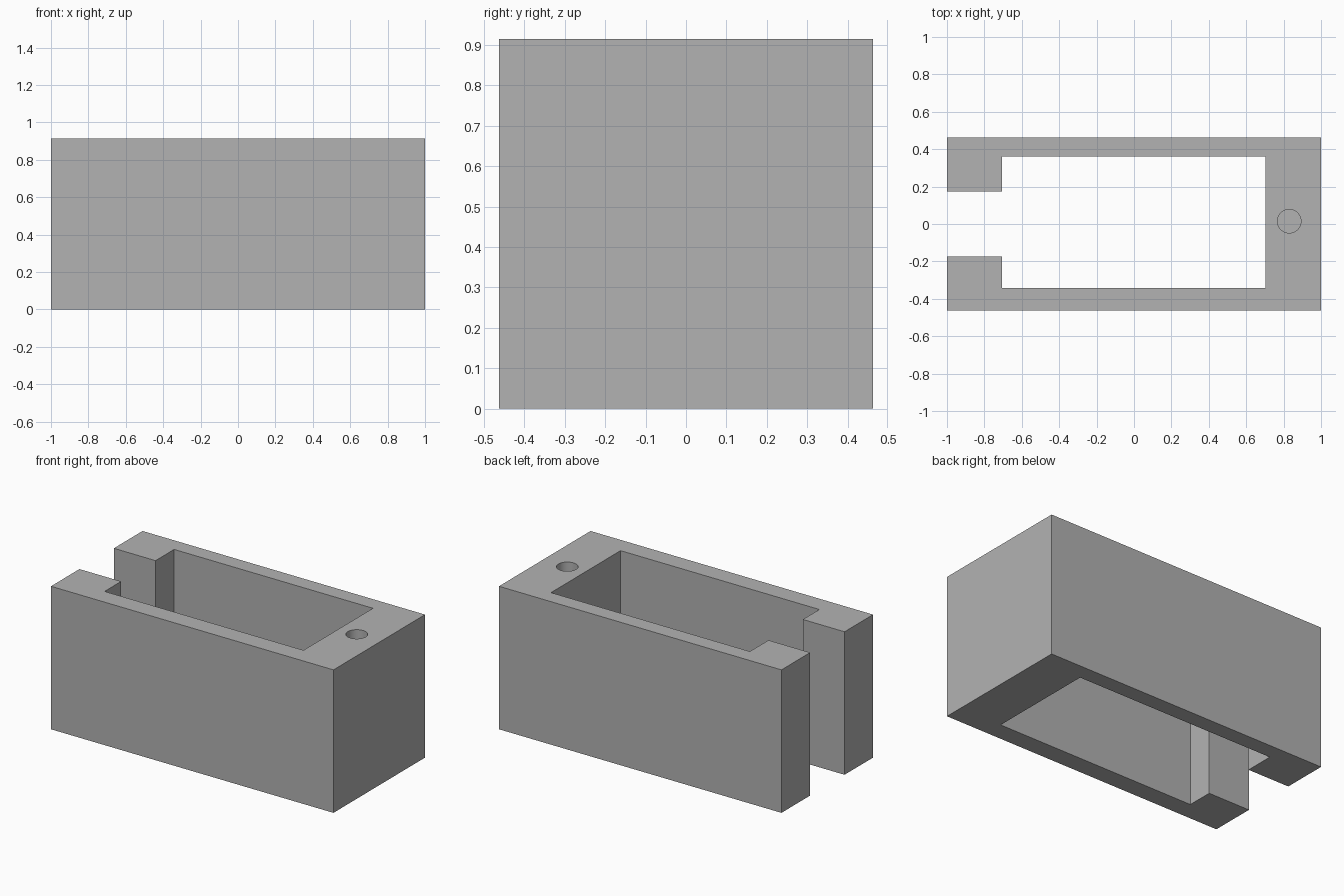
import bpy
import bmesh
from math import radians

# Remove the default object
cube = bpy.data.objects.get("Cube")
if cube:
    bpy.data.objects.remove(cube, do_unlink=True)

HEIGHT = 0.915
HALF_Y = 0.463

# Plain grey material
grey = bpy.data.materials.new("plain grey")
grey.use_nodes = True
colour = (0.448, 0.448, 0.448, 1)
grey.diffuse_color = colour
grey.node_tree.nodes["Principled BSDF"].inputs["Base Color"].default_value = colour


def extrude_profile(name, points, height):
    """Solid made by raising a closed outline from the ground."""
    bm = bmesh.new()
    base = bm.faces.new([bm.verts.new((x, y, 0)) for x, y in points])
    top = bmesh.ops.extrude_face_region(bm, geom=[base])["geom"]
    verts = [v for v in top if isinstance(v, bmesh.types.BMVert)]
    bmesh.ops.translate(bm, verts=verts, vec=(0, 0, height))
    bmesh.ops.recalc_face_normals(bm, faces=bm.faces)
    mesh = bpy.data.meshes.new(name)
    bm.to_mesh(mesh)
    bm.free()
    mesh.materials.append(grey)
    obj = bpy.data.objects.new(name, mesh)
    bpy.context.collection.objects.link(obj)
    return obj


# Hollow block, open at one end through a narrow slot
outline = [
    (-1, -HALF_Y), (1, -HALF_Y), (1, HALF_Y), (-1, HALF_Y),
    (-1, 0.173), (-0.705, 0.173), (-0.705, 0.361), (0.703, 0.361),
    (0.703, -0.342), (-0.705, -0.342), (-0.705, -0.175), (-1, -0.175),
]
block = extrude_profile("slotted_block", outline, HEIGHT)

# Blind round hole in the solid end
depth = 0.5
bpy.ops.mesh.primitive_cylinder_add(
    vertices=48, radius=0.063, depth=2 * depth, location=(0.83, 0.015, HEIGHT))
cutter = bpy.context.object
cutter.name = "hole_cutter"
cutter.data.materials.append(grey)
cutter.hide_render = True

hole = block.modifiers.new("round_hole", "BOOLEAN")
hole.operation = "DIFFERENCE"
hole.solver = "EXACT"
hole.object = cutter

bpy.ops.object.select_all(action="DESELECT")
block.select_set(True)
bpy.context.view_layer.objects.active = block
bpy.ops.object.modifier_apply(modifier=hole.name)
bpy.data.objects.remove(cutter, do_unlink=True)
bpy.ops.object.shade_smooth_by_angle(angle=radians(30))
